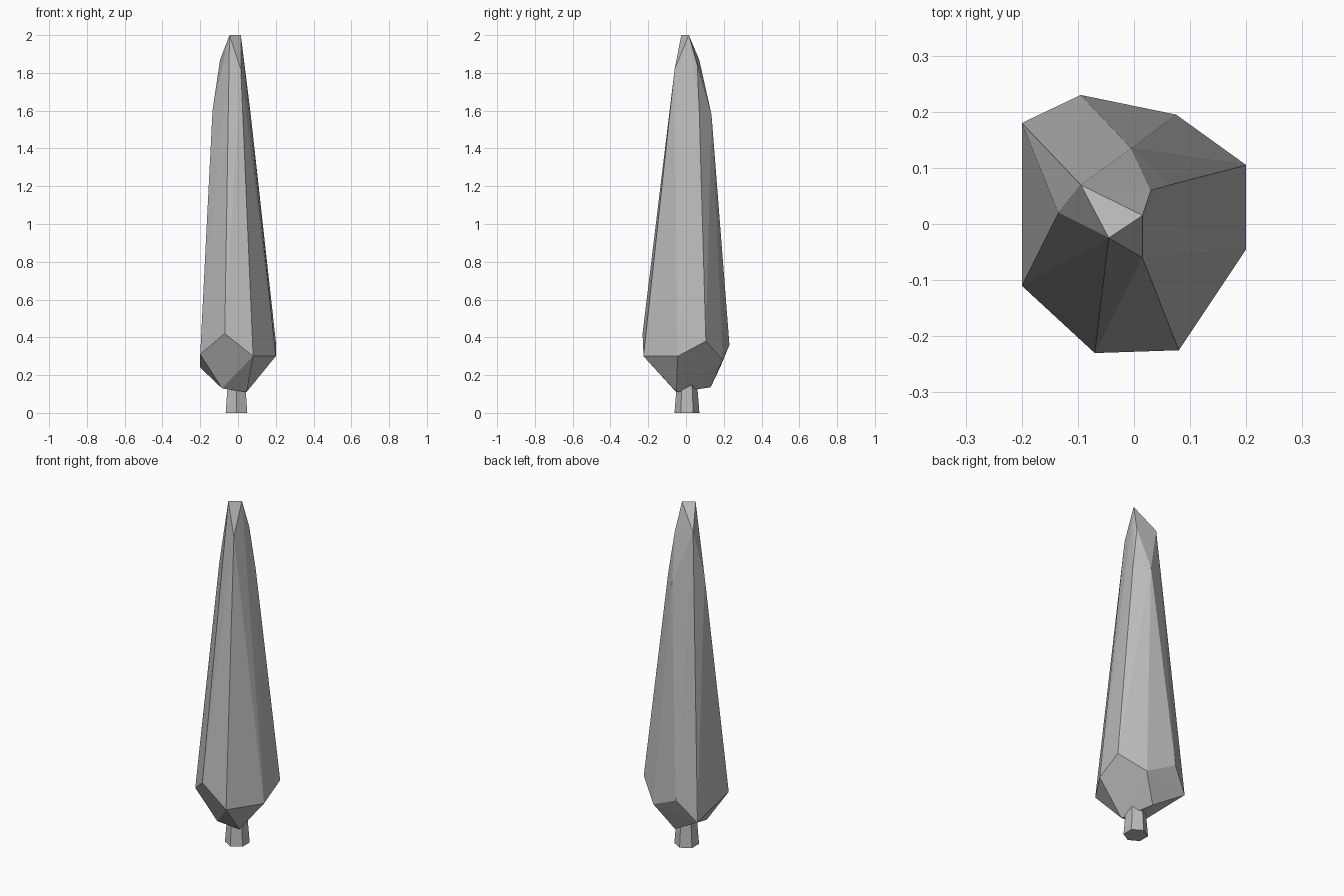
import bpy, bmesh
from mathutils import Matrix

cube = bpy.data.objects.get("Cube")
if cube:
    bpy.data.objects.remove(cube, do_unlink=True)

grey = bpy.data.materials.new("plain_grey")
grey.use_nodes = True
colour = (0.5, 0.5, 0.5, 1)
grey.diffuse_color = colour
grey.node_tree.nodes["Principled BSDF"].inputs["Base Color"].default_value = colour


def finish(name, bm):
    bmesh.ops.recalc_face_normals(bm, faces=bm.faces[:])
    mesh = bpy.data.meshes.new(name)
    bm.to_mesh(mesh)
    bm.free()
    mesh.materials.append(grey)
    obj = bpy.data.objects.new(name, mesh)
    bpy.context.collection.objects.link(obj)
    return obj


# Faceted foliage: irregular rings wrapped in a hull
underside = [(-.085, -.07, .13), (.045, -.05, .11), (-.02, .13, .135)]
skirt = [(-.2, -.11, .31), (-.07, -.23, .42), (.08, -.225, .3), (.2, -.045, .3),
         (.2, .105, .38), (.075, .195, .28), (-.095, .23, .36), (-.2, .18, .24)]
shoulder = [(-.135, .02, 1.6), (-.005, .135, 1.58), (.065, .07, 1.6)]
crown = [(-.095, .07, 1.87), (.015, -.06, 1.82), (.03, .06, 1.84)]
tip = [(-.045, -.025, 2), (.015, .015, 2)]

bm = bmesh.new()
for point in underside + skirt + shoulder + crown + tip:
    bm.verts.new(point)
hull = bmesh.ops.convex_hull(bm, input=bm.verts[:])
loose = [v for v in bm.verts if not v.link_faces]
bmesh.ops.delete(bm, geom=loose, context='VERTS')
finish("foliage", bm)

# Six-sided trunk, slightly tapered
bm = bmesh.new()
bmesh.ops.create_cone(bm, cap_ends=True, segments=6, radius1=.066, radius2=.05,
                      depth=.2, matrix=Matrix.Translation((-.008, .005, .1)))
finish("trunk", bm)
